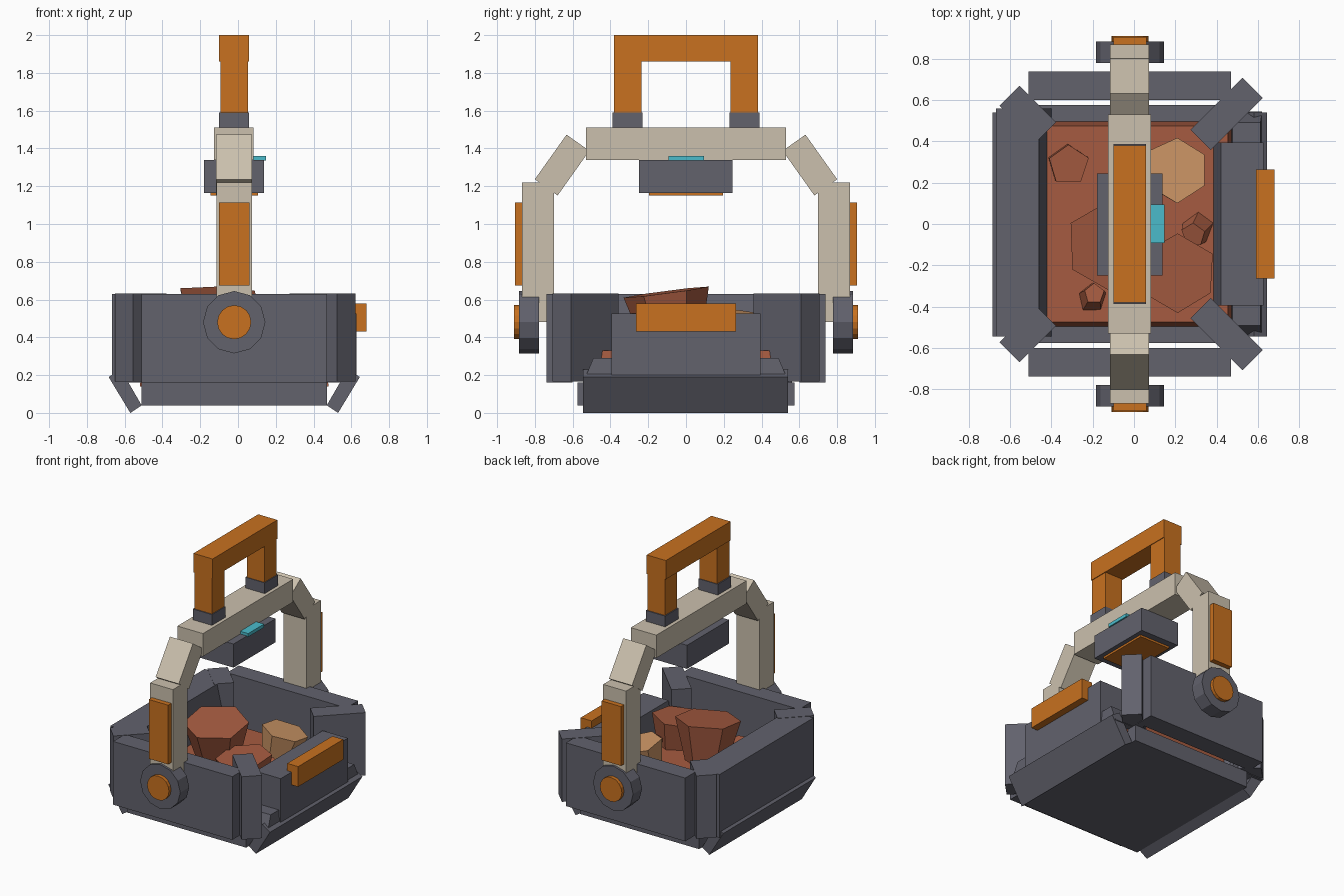
import bpy, bmesh, math, random
from mathutils import Matrix, Vector

cube = bpy.data.objects.get("Cube")
if cube:
    bpy.data.objects.remove(cube, do_unlink=True)
random.seed(4)
CX = -0.02  # centre line of the bucket and arch


def material(name, *rgb):
    m = bpy.data.materials.new(name)
    m.use_nodes = True
    m.diffuse_color = (*rgb, 1)
    m.node_tree.nodes["Principled BSDF"].inputs["Base Color"].default_value = (*rgb, 1)
    return m


GRAY = material("slate gray", 0.122, 0.122, 0.152)
ORANGE = material("orange", 0.58, 0.165, 0.014)
CREAM = material("cream", 0.6, 0.53, 0.42)
RED = material("red clay", 0.38, 0.105, 0.052)
TAN = material("tan stone", 0.6, 0.3, 0.13)
CYAN = material("cyan", 0.07, 0.5, 0.6)


def finish(name, bm, mat):
    bmesh.ops.recalc_face_normals(bm, faces=bm.faces)
    me = bpy.data.meshes.new(name)
    bm.to_mesh(me)
    bm.free()
    me.materials.append(mat)
    ob = bpy.data.objects.new(name, me)
    bpy.context.collection.objects.link(ob)
    return ob


def box(name, x, y, z, mat, rot=None, taper=1):
    """Box from min/max pairs, optionally turned about its centre."""
    bm = bmesh.new()
    bmesh.ops.create_cube(bm, size=1)
    for v in bm.verts:
        if v.co.z > 0:
            v.co.x *= taper
            v.co.y *= taper
    size = Matrix.Diagonal((x[1] - x[0], y[1] - y[0], z[1] - z[0], 1))
    mid = Vector((sum(x), sum(y), sum(z))) / 2
    bm.transform(Matrix.Translation(mid) @ (rot or Matrix()) @ size)
    return finish(name, bm, mat)


def prism(name, profile, y, mat, flip=False):
    """Extrude an xz profile along y; flip mirrors it across the centre line."""
    bm = bmesh.new()
    pts = [(2 * CX - px if flip else px, pz) for px, pz in profile]
    face = bm.faces.new([bm.verts.new((px, y[0], pz)) for px, pz in pts])
    ext = bmesh.ops.extrude_face_region(bm, geom=[face])["geom"]
    moved = [g for g in ext if isinstance(g, bmesh.types.BMVert)]
    bmesh.ops.translate(bm, verts=moved, vec=(0, y[1] - y[0], 0))
    return finish(name, bm, mat)


def cone(name, mid, r1, r2, depth, sides, mat, rot, jitter=0):
    bm = bmesh.new()
    bmesh.ops.create_cone(bm, cap_ends=True, segments=sides, radius1=r1, radius2=r2, depth=depth)
    if jitter:
        scale = [1 + random.uniform(-jitter, jitter) for _ in range(sides)]
        for v in bm.verts:
            k = int(round(math.atan2(v.co.y, v.co.x) / math.tau * sides)) % sides
            v.co.x *= scale[k]
            v.co.y *= scale[k]
    bm.transform(Matrix.Translation(mid) @ rot)
    return finish(name, bm, mat)


def span(s, a, b):
    return tuple(sorted((s * a, s * b)))


# Bucket base and skirts
box("base_plate", (-0.51, 0.47), (-0.575, 0.575), (0.04, 0.16), GRAY)
skirt = [(-0.685, 0.19), (-0.57, 0), (-0.51, 0.04), (-0.62, 0.23)]
for flip, side in ((False, "right"), (True, "left")):
    prism(side + "_skirt", skirt, (-0.545, 0.54), GRAY, flip)

# Side walls: full height on one side, lower loading panel on the other
wall = [(-0.667, 0.16), (-0.667, 0.63), (-0.46, 0.63), (-0.40, 0.16)]
prism("right_wall", wall, (-0.545, 0.56), GRAY)
panel = [(-0.667, 0.2), (-0.667, 0.526), (-0.46, 0.526), (-0.40, 0.2)]
prism("left_panel", panel, (-0.395, 0.395), GRAY, True)
box("left_lip", (0.47, 0.62), (-0.545, 0.545), (0.16, 0.29), GRAY, taper=0.9)
box("left_grip", (0.59, 0.68), (-0.265, 0.265), (0.43, 0.58), ORANGE)

# Front and back walls, corner posts, hinges and arch, mirrored in y
for s, end in ((-1, "front"), (1, "back")):
    box(end + "_wall", (-0.51, 0.47), span(s, 0.6, 0.738), (0.16, 0.63), GRAY)
    for x, length, side in ((-0.515, 0.25, "right"), (0.448, 0.356, "left")):
        turn = Matrix.Rotation(math.radians(45) * s * (1 if x > 0 else -1), 4, "Z")
        box(f"{end}_{side}_post", (x - length / 2, x + length / 2),
            (s * 0.533 - 0.069, s * 0.533 + 0.069), (0.165, 0.632), GRAY, turn)
    axis = Matrix.Rotation(math.pi / 2, 4, "X")
    cone(end + "_hinge", (CX, s * 0.832, 0.48), 0.165, 0.165, 0.105, 12, GRAY, axis)
    cone(end + "_hinge_cap", (CX, s * 0.88, 0.48), 0.09, 0.09, 0.06, 16, ORANGE, axis)
    box(end + "_arm", (-0.115, 0.073), span(s, 0.7, 0.868), (0.48, 1.22), CREAM)
    box(end + "_arm_plate", (-0.1, 0.06), span(s, 0.86, 0.905), (0.675, 1.115), ORANGE)
    lean = Matrix.Rotation(s * math.atan2(32, 45), 4, "X")
    box(end + "_arm_brace", (-0.117, 0.073), (s * 0.656 - 0.074, s * 0.656 + 0.074),
        (1.167, 1.457), CREAM, lean)
    box(end + "_handle_collar", (-0.1, 0.058), span(s, 0.23, 0.388), (1.5, 1.59), GRAY)
    box(end + "_handle_post", (-0.092, 0.052), span(s, 0.235, 0.38), (1.59, 1.87), ORANGE)

# Top bar, handle and hanging lamp
box("top_bar", (-0.127, 0.083), (-0.53, 0.53), (1.34, 1.51), CREAM)
box("handle_bar", (-0.1, 0.057), (-0.38, 0.38), (1.86, 2.0), ORANGE)
box("lamp_housing", (-0.18, 0.138), (-0.25, 0.245), (1.165, 1.34), GRAY)
box("lamp_panel", (-0.145, 0.105), (-0.195, 0.195), (1.15, 1.17), ORANGE)
box("lamp_light", (0.06, 0.148), (-0.092, 0.095), (1.335, 1.36), CYAN)

# Soil and rocks: position, bottom and top radius, height, sides, tilt
box("soil", (-0.52, 0.48), (-0.5, 0.5), (0.14, 0.33), RED, taper=0.95)
rocks = [
    ("large_rock", (-0.11, -0.09, 0.49), 0.15, 0.235, 0.3, 6, (0.13, 0.03), RED),
    ("broad_rock", (0.22, -0.23, 0.41), 0.13, 0.19, 0.22, 6, (0.1, -0.08), RED),
    ("tan_rock", (0.19, 0.25, 0.42), 0.11, 0.16, 0.2, 6, (-0.15, 0.2), TAN),
    ("flat_rock", (-0.32, 0.29, 0.35), 0.1, 0.1, 0.1, 5, (0.05, 0.05), RED),
    ("small_rock", (-0.2, -0.35, 0.36), 0.075, 0.05, 0.13, 5, (-0.2, 0.1), RED),
    ("chip_rock", (0.3, -0.03, 0.36), 0.08, 0.06, 0.14, 5, (0.3, -0.2), RED),
]
for name, mid, r1, r2, depth, sides, (tx, ty), mat in rocks:
    tilt = Matrix.Rotation(tx, 4, "X") @ Matrix.Rotation(ty, 4, "Y")
    cone(name, mid, r1, r2, depth, sides, mat, tilt, 0.06)
